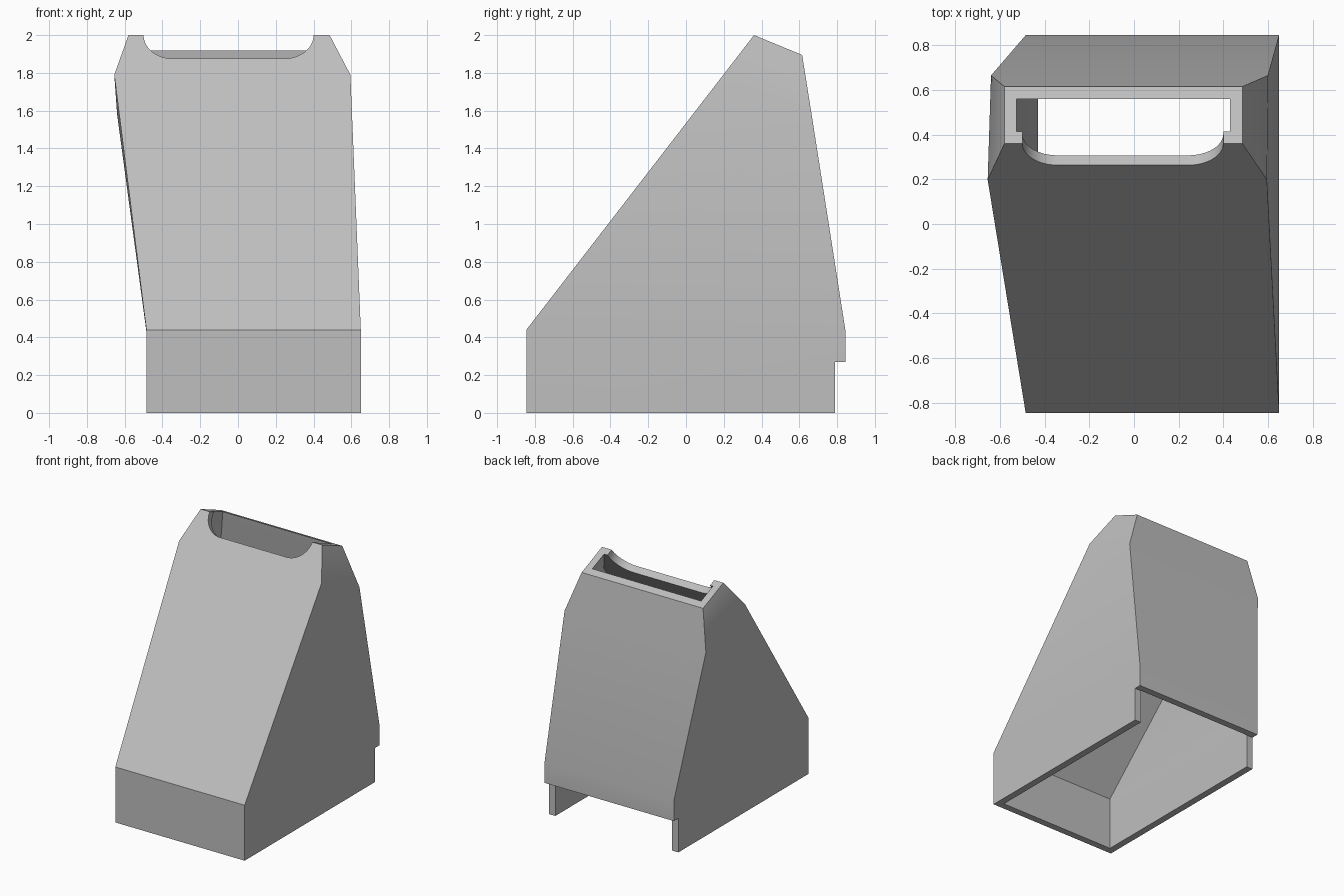
import bpy, bmesh, math
from mathutils import Vector

cube = bpy.data.objects.get("Cube")
if cube:
    bpy.data.objects.remove(cube, do_unlink=True)

grey = bpy.data.materials.new("light_grey")
grey.use_nodes = True
grey.diffuse_color = (0.52, 0.52, 0.52, 1)
grey.node_tree.nodes["Principled BSDF"].inputs["Base Color"].default_value = grey.diffuse_color


def loft(name, rings):
    """Closed solid through matching rings of points, bottom to top."""
    bm = bmesh.new()
    loops = [[bm.verts.new(p) for p in ring] for ring in rings]
    n = len(loops[0])
    for low, high in zip(loops, loops[1:]):
        for i in range(n):
            j = (i + 1) % n
            bm.faces.new((low[i], low[j], high[j], high[i]))
    bm.faces.new(loops[0][::-1])
    bm.faces.new(loops[-1])
    bmesh.ops.recalc_face_normals(bm, faces=bm.faces)
    mesh = bpy.data.meshes.new(name)
    bm.to_mesh(mesh)
    bm.free()
    mesh.materials.append(grey)
    obj = bpy.data.objects.new(name, mesh)
    bpy.context.collection.objects.link(obj)
    return obj


def ring(front, back):
    """Four corners from (right x, left x, y, z) of the front and back edges."""
    (fr, fl, fy, fz), (br, bl, by, bz) = front, back
    return [Vector(p) for p in ((fr, fy, fz), (fl, fy, fz), (bl, by, bz), (br, by, bz))]


# Outer body: upright base, sloping trunk, chamfered neck
shroud = loft("hollow_shroud", [
    ring((-0.485, 0.65, -0.845, 0), (-0.485, 0.65, 0.845, 0)),
    ring((-0.485, 0.65, -0.845, 0.44), (-0.485, 0.65, 0.845, 0.43)),
    ring((-0.655, 0.595, 0.198, 1.79), (-0.64, 0.6, 0.665, 1.58)),
    ring((-0.58, 0.485, 0.36, 2.0), (-0.58, 0.485, 0.615, 1.895)),
])

# Cavity: same form one wall thickness inside, run past both open ends
shoulder = ring((-0.6, 0.54, 0.26, 1.78), (-0.585, 0.545, 0.611, 1.57))
mouth = ring((-0.525, 0.43, 0.413, 1.978), (-0.525, 0.43, 0.56, 1.918))
cavity = loft("cavity_cutter", [
    ring((-0.43, 0.595, -0.79, -0.1), (-0.43, 0.595, 0.79, -0.1)),
    ring((-0.43, 0.595, -0.79, 0.421), (-0.43, 0.595, 0.79, 0.425)),
    shoulder,
    mouth,
    [s.lerp(m, 1.2) for s, m in zip(shoulder, mouth)],
])

# Gap under the back wall
back_gap = loft("back_gap_cutter", [
    ring((-1, 1, 0.788, z), (-1, 1, 1, z)) for z in (-0.1, 0.27)])

# Rounded notch through the front lip, square to the slope
up = Vector((0, 1.205, 1.56)).normalized()
inward = Vector((0, up.z, -up.y))
lip = Vector((0, 0.36, 2.0))
r, depth = 0.158, 0.158
outline = [(-0.5, 0.15)]
for cx, start in ((-0.5 + r, 180), (0.4 - r, 270)):
    for k in range(13):
        a = math.radians(start + k * 7.5)
        outline.append((cx + r * math.cos(a), r - depth + r * math.sin(a)))
outline.append((0.4, 0.15))
notch = loft("lip_notch_cutter", [
    [lip + Vector((x, 0, 0)) + up * v + inward * d for x, v in outline]
    for d in (-0.1, 0.1)])

# Carve the body
bpy.context.view_layer.objects.active = shroud
for cutter in (cavity, back_gap, notch):
    cutter.hide_render = True
    mod = shroud.modifiers.new(cutter.name, 'BOOLEAN')
    mod.operation = 'DIFFERENCE'
    mod.solver = 'EXACT'
    mod.object = cutter
    bpy.ops.object.modifier_apply(modifier=mod.name)
    bpy.data.objects.remove(cutter, do_unlink=True)

bpy.ops.object.select_all(action='DESELECT')
shroud.select_set(True)
bpy.ops.object.shade_smooth_by_angle(angle=math.radians(30))
